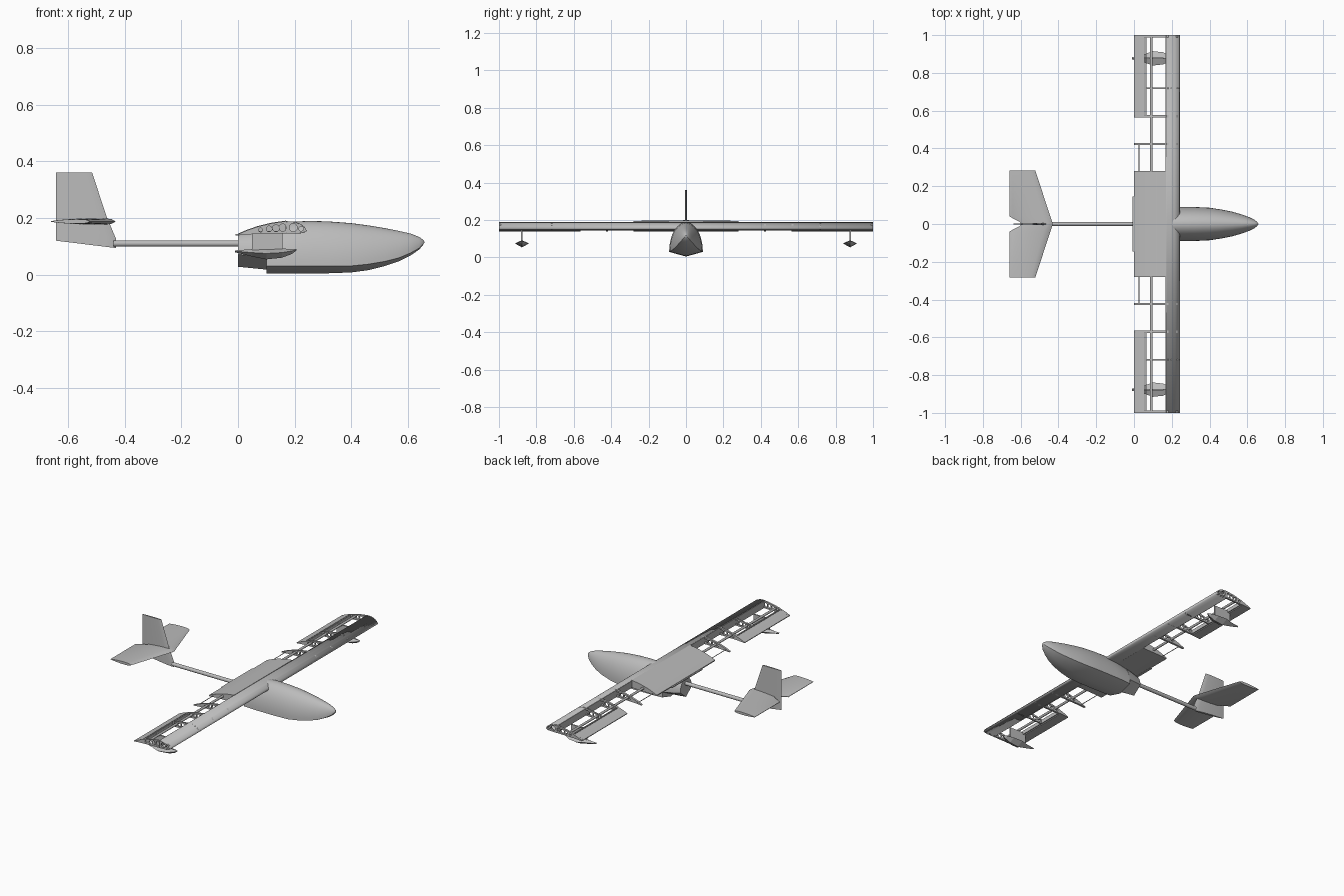
import bpy, bmesh
from math import sin, cos, pi, radians

cube = bpy.data.objects.get("Cube")
if cube:
    bpy.data.objects.remove(cube, do_unlink=True)

grey = bpy.data.materials.new("light_grey")
grey.use_nodes = True
grey.diffuse_color = (0.5, 0.5, 0.5, 1)
grey.node_tree.nodes["Principled BSDF"].inputs["Base Color"].default_value = (0.5, 0.5, 0.5, 1)


def activate(obj):
    bpy.ops.object.select_all(action='DESELECT')
    obj.select_set(True)
    bpy.context.view_layer.objects.active = obj


def finish(name, bm, smooth=True):
    bmesh.ops.recalc_face_normals(bm, faces=bm.faces)
    mesh = bpy.data.meshes.new(name)
    bm.to_mesh(mesh)
    bm.free()
    mesh.materials.append(grey)
    obj = bpy.data.objects.new(name, mesh)
    bpy.context.collection.objects.link(obj)
    if smooth:
        activate(obj)
        bpy.ops.object.shade_smooth_by_angle(angle=radians(35))
    return obj


def loft(name, rings, closed=True, smooth=True):
    """Skin a list of equal-length cross-sections."""
    bm = bmesh.new()
    rows = [[bm.verts.new(p) for p in ring] for ring in rings]
    n = len(rows[0])
    for a, b in zip(rows, rows[1:]):
        for i in range(n if closed else n - 1):
            j = (i + 1) % n
            bm.faces.new((a[i], a[j], b[j], b[i]))
    if closed:
        bm.faces.new(rows[0])
        bm.faces.new(rows[-1])
    return finish(name, bm, smooth)


def box(name, low, high):
    (x, y, z), (X, Y, Z) = low, high
    rect = [(x, z), (X, z), (X, Z), (x, Z)]
    return loft(name, [[(u, s, v) for u, v in rect] for s in (y, Y)], smooth=False)


def rod(name, start, end, radius, axis):
    def ring(t):
        pts = []
        for k in range(16):
            c, s = radius * cos(k * pi / 8), radius * sin(k * pi / 8)
            x, y, z = t
            pts.append((x, y + c, z + s) if axis == 'x' else (x + c, y, z + s))
        return pts
    return loft(name, [ring(start), ring(end)])


def interp(table, x):
    for (a, u), (b, v) in zip(table, table[1:]):
        if x <= b:
            return u + (v - u) * (x - a) / (b - a)
    return table[-1][1]


# Wing section, trailing edge at x = 0
UPPER = [(0, .143), (.03, .156), (.07, .17), (.12, .182), (.17, .189), (.2, .187),
         (.222, .179), (.236, .168), (.243, .155)]
LOWER = [(0, .139), (.05, .143), (.17, .145), (.22, .146), (.236, .149), (.243, .155)]


def section(x0, x1, lift=0, steps=14):
    xs = [x0 + (x1 - x0) * k / steps for k in range(steps + 1)]
    top = [(x, interp(UPPER, x) + lift) for x in xs]
    low = [(x, interp(LOWER, x)) for x in reversed(xs)]
    return top + (low[1:] if x1 > .242 else low)


def span(name, profile, y0, y1, closed=True):
    return loft(name, [[(x, y, z) for x, z in profile] for y in (y0, y1)], closed)


# Hull: domed top, chine and V keel
def hull_ring(x, w, chine, keel, top):
    arc = [(x, w * cos(k * pi / 24), chine + (top - chine) * sin(k * pi / 24))
           for k in range(25)]
    return arc + [(x, 0, keel)]


loft("fuselage", [hull_ring(*s) for s in [
    (.1, .085, .03, .005, .165), (.16, .089, .03, .005, .18), (.2, .09, .03, .005, .187),
    (.25, .09, .03, .005, .19), (.32, .09, .03, .005, .188), (.4, .086, .031, .008, .182),
    (.46, .077, .037, .016, .174), (.52, .065, .047, .031, .164), (.57, .051, .06, .048, .154),
    (.61, .036, .077, .068, .145), (.64, .021, .094, .089, .133), (.653, .01, .107, .104, .124),
    (.658, .002, .114, .113, .117)]])
loft("rear_hull", [hull_ring(*s) for s in [
    (0, .055, .072, .028, .145), (.05, .07, .066, .023, .155), (.101, .08, .06, .018, .165)]])
rod("tail_boom", (-.44, 0, .11), (.05, 0, .11), .011, 'x')

# Hollow leading edge running the whole span
nose = [p for p in section(.169, .243)]
skin = span("leading_edge_skin", nose, -1, 1, closed=False)
skin.modifiers.new("thickness", 'SOLIDIFY').thickness = .002
box("spar_web", (.167, -1, .146), (.17, 1, .188))
span("centre_panel", section(0, .17, .002), -.28, .28)
box("centre_trailing_strip", (-.008, -.145, .138), (.005, .145, .143))


# Ribs with lightening holes
def rib(name, y, x0, width, x1=.243):
    curve = bpy.data.curves.new(name, 'CURVE')
    curve.dimensions = '2D'
    curve.fill_mode = 'BOTH'
    curve.extrude = width / 2
    loops = [section(x0, x1, steps=24)]
    for hx, r in [(.08, .007), (.11, .01), (.134, .012), (.158, .013), (.195, .014), (.223, .008)]:
        if hx - r > x0:
            hz = (interp(UPPER, hx) + interp(LOWER, hx)) / 2
            loops.append([(hx + r * cos(k * pi / 8), hz + r * sin(k * pi / 8)) for k in range(16)])
    for loop in loops:
        spline = curve.splines.new('POLY')
        spline.points.add(len(loop) - 1)
        for point, (u, v) in zip(spline.points, loop):
            point.co = (u, v, 0, 1)
        spline.use_cyclic_u = True
    obj = bpy.data.objects.new(name, curve)
    obj.location.y = y
    obj.rotation_euler.x = pi / 2
    curve.materials.append(grey)
    bpy.context.collection.objects.link(obj)
    activate(obj)
    bpy.ops.object.convert(target='MESH')


for label, side in (("left", 1), ("right", -1)):
    for part, y, x0, width in [("inner_rib", .423, 0, .012), ("middle_rib", .57, 0, .012),
                               ("short_rib", .718, .062, .008), ("tip_rib", .994, 0, .011)]:
        rib(f"{label}_{part}", side * y, x0, width)
    rod(f"{label}_spar_tube", (.092, side * .27, .163), (.092, side * .995, .163), .007, 'y')
    rod(f"{label}_control_rod", (.027, side * .27, .147), (.027, side * .43, .147), .002, 'y')
    box(f"{label}_hinge_beam", (.06, side * .57, .144), (.066, side * .995, .166))
    span(f"{label}_aileron", section(0, .055), side * .57, side * .988)

    # Wing-tip float on its strut
    mid = side * .877
    rings = []
    for x, w, top, chine, keel in [(-.01, .006, .086, .083, .079), (.05, .02, .09, .078, .064),
                                   (.1, .038, .091, .075, .054), (.155, .032, .092, .078, .06),
                                   (.19, .015, .091, .084, .073), (.207, .002, .09, .088, .086)]:
        rings.append([(x, mid, top), (x, mid + w, chine), (x, mid, keel), (x, mid - w, chine)])
    loft(f"{label}_float", rings, smooth=False)
    box(f"{label}_float_strut", (.05, mid - .004, .085), (.157, mid + .004, .155))


# Tail surfaces use a thin symmetric section
def lens(steps=12):
    us = [k / steps for k in range(steps + 1)]
    half = [(u, .04 + 1.3 * (1 - u) ** .5 * u ** .9 * .5) for u in us]
    half[-1] = (1, 0)
    return half + [(u, -s) for u, s in reversed(half[:-1])]


tail = []
for y, rear, front, thick in [(-.282, -.66, -.522, .026), (-.04, -.66, -.443, .036),
                              (-.008, -.6, -.432, .037), (.008, -.6, -.432, .037),
                              (.04, -.66, -.443, .036), (.282, -.66, -.522, .026)]:
    tail.append([(rear + (front - rear) * u, y, .188 + thick * s) for u, s in lens()])
loft("tailplane", tail)

fin = []
for rear, front, z_rear, z_front, thick in [(-.642, -.43, .12, .094, .022),
                                            (-.642, -.43, .135, .125, .022),
                                            (-.642, -.464, .205, .205, .02),
                                            (-.642, -.515, .36, .36, .015)]:
    fin.append([(rear + (front - rear) * u, thick * s, z_rear + (z_front - z_rear) * u)
                for u, s in lens()])
loft("fin", fin)
